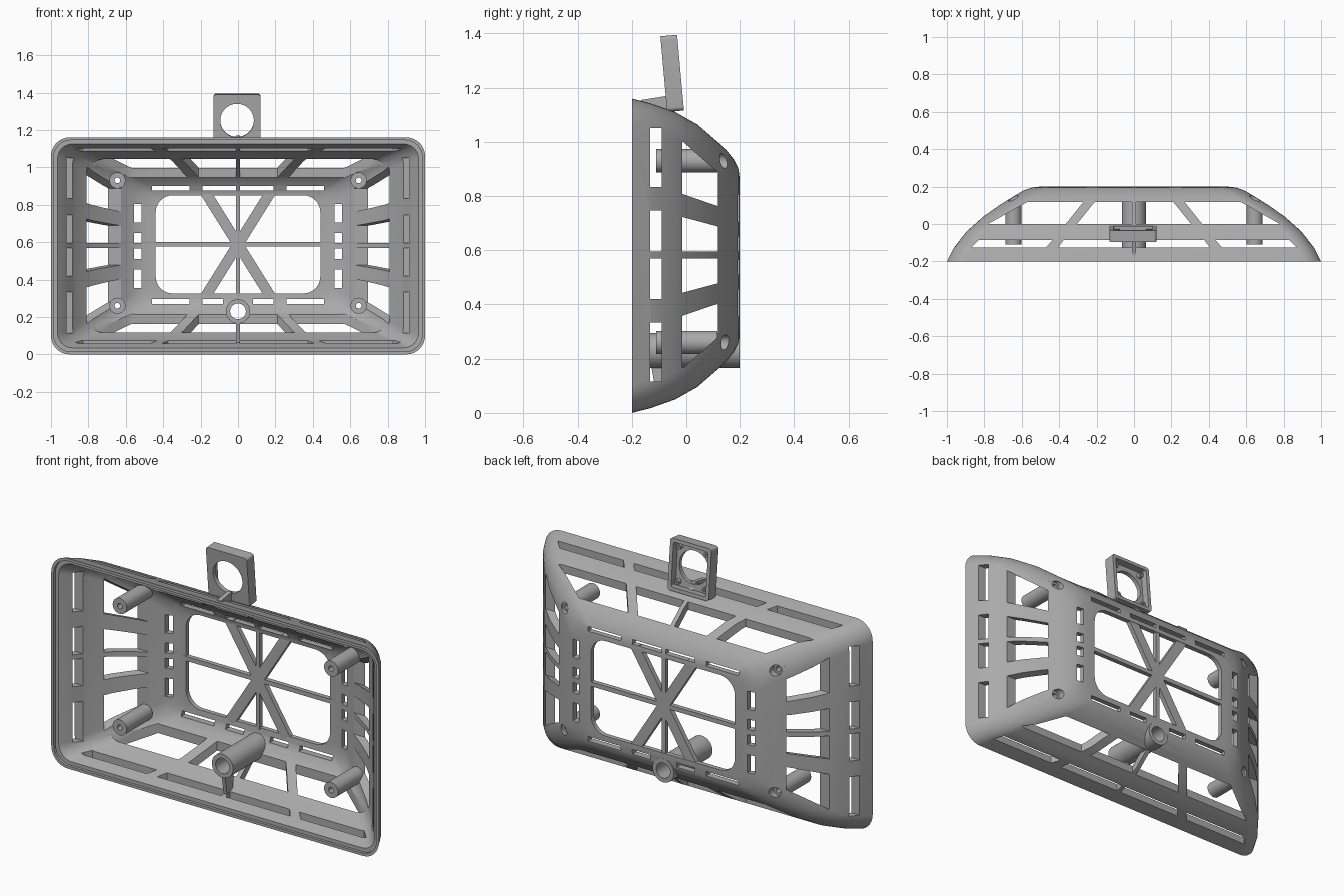
import bpy, bmesh, math
from mathutils import Vector

old = bpy.data.objects.get("Cube")
if old:
    bpy.data.objects.remove(old)

grey = bpy.data.materials.new("plain grey")
grey.use_nodes = True
grey.diffuse_color = (0.4, 0.4, 0.4, 1)
grey.node_tree.nodes["Principled BSDF"].inputs["Base Color"].default_value = grey.diffuse_color

MID = 0.58   # height of the housing centre line


def finish(name, bm):
    bmesh.ops.remove_doubles(bm, verts=bm.verts, dist=1e-5)
    bmesh.ops.recalc_face_normals(bm, faces=bm.faces)
    mesh = bpy.data.meshes.new(name)
    bm.to_mesh(mesh)
    bm.free()
    mesh.materials.append(grey)
    ob = bpy.data.objects.new(name, mesh)
    bpy.context.collection.objects.link(ob)
    return ob


def smooth(ob):
    bpy.ops.object.select_all(action='DESELECT')
    ob.select_set(True)
    bpy.context.view_layer.objects.active = ob
    bpy.ops.object.shade_smooth_by_angle(angle=math.radians(30))


def outline(hx, hz, r, cx=0, cz=0, n=8):
    """Rounded rectangle in x and z; a circle when all sizes are equal."""
    pts = []
    for k, (sx, sz) in enumerate([(1, 1), (-1, 1), (-1, -1), (1, -1)]):
        for i in range(n + 1):
            a = (k + i / n) * math.pi / 2
            pts.append((cx + sx * (hx - r) + r * math.cos(a),
                        cz + sz * (hz - r) + r * math.sin(a)))
    return pts


def loft(name, rings, cx=0, cz=0, closed=True):
    """Skin rings of (y, half x, half z, radius); cap the ends unless closed."""
    bm = bmesh.new()
    loops = [[bm.verts.new((x, y, z)) for x, z in outline(hx, hz, r, cx, cz)]
             for y, hx, hz, r in rings]
    pairs = list(zip(loops, loops[1:]))
    if closed:
        pairs.append((loops[-1], loops[0]))
    else:
        bm.faces.new(loops[0])
        bm.faces.new(loops[-1])
    for a, b in pairs:
        for i in range(len(a)):
            j = (i + 1) % len(a)
            bm.faces.new((a[i], a[j], b[j], b[i]))
    return finish(name, bm)


def tube(name, x, z, r, hole, y0, y1):
    ob = loft(name, [(y0, r, r, r), (y1, r, r, r), (y1, hole, hole, hole), (y0, hole, hole, hole)], x, z)
    smooth(ob)
    return ob


def prisms(name, polys, axis, lo, hi):
    """Extrude flat outlines along one axis; all land in one object."""
    bm = bmesh.new()
    for poly in polys:
        pts = []
        for a, b in poly:
            p = [a, b]
            p.insert(axis, lo)
            pts.append(bm.verts.new(p))
        face = bm.faces.new(pts)
        out = bmesh.ops.extrude_face_region(bm, geom=[face])
        step = Vector((0, 0, 0))
        step[axis] = hi - lo
        bmesh.ops.translate(bm, vec=step,
                            verts=[v for v in out["geom"] if isinstance(v, bmesh.types.BMVert)])
    return finish(name, bm)


def box(a0, a1, b0, b1):
    return [(a0, b0), (a1, b0), (a1, b1), (a0, b1)]


# Housing shell: dished outer skin, stepped rim, inner skin
skin = [(0.2, 0.5, 0.28), (0.195, 0.545, 0.32), (0.18, 0.59, 0.352), (0.15, 0.64, 0.39),
        (0.1, 0.72, 0.433), (0.04, 0.805, 0.485), (-0.04, 0.895, 0.53), (-0.13, 0.965, 0.562)]
rings = [(y, hx, hz, 0.1) for y, hx, hz in skin]
rings += [(-0.2, 1.0, 0.58, 0.1), (-0.2, 0.985, 0.565, 0.09), (-0.185, 0.985, 0.565, 0.09),
          (-0.185, 0.965, 0.545, 0.08)]
rings += [(y - 0.025, hx - 0.03, hz - 0.03, 0.07) for y, hx, hz in reversed(skin)]
shell = loft("housing_shell", rings, 0, MID, closed=False)

# Side windows and slots, mirrored above and below the middle
side = []
for s in (1, -1):
    for poly in ([(-0.015, 0.225), (0.116, 0.18), (0.116, 0.305), (-0.015, 0.42)],
                 [(-0.015, 0.013), (0.116, 0.013), (0.116, 0.105), (-0.015, 0.14)],
                 box(-0.133, -0.09, 0.25, 0.468), box(-0.133, -0.09, 0.013, 0.163)):
        side.append([(y, MID + 0.003 + s * z) for y, z in poly])

# Top and bottom windows and slots, split by slanted ribs
top = []
for s in (1, -1):
    for poly in ([(0.365, 0), (0.78, 0), (0.57, 0.118), (0.27, 0.118)],
                 [(0.012, 0), (0.305, 0), (0.21, 0.118), (0.012, 0.118)],
                 [(0.47, -0.125), (0.87, -0.125), (0.83, -0.085), (0.435, -0.085)],
                 [(0.012, -0.125), (0.405, -0.125), (0.375, -0.085), (0.012, -0.085)]):
        top.append([(s * x, y) for x, y in poly])

# Back panel opening, edge slots, and screw and tube holes
back = [outline(0.44, 0.262, 0.09, 0, 0.588), outline(0.05, 0.05, 0.05, 0, 0.23)]
for s in (1, -1):
    for z0, z1, x0 in ((0.875, 0.9, 0.012), (0.268, 0.295, 0.08)):
        back.append(box(s * x0, s * 0.19, z0, z1))
        back.append(box(s * 0.26, s * 0.46, z0, z1))
    for t in (1, -1):
        for z0, z1 in ((0.015, 0.07), (0.125, 0.225)):
            back.append(box(s * 0.515, s * 0.555, MID + t * z0, MID + t * z1))
        back.append(outline(0.028, 0.028, 0.028, s * 0.645, 0.595 + t * 0.335))
# drop repeated corner points of the circles
back = [[p for i, p in enumerate(poly) if math.dist(p, poly[i - 1]) > 1e-5] for poly in back]

cutters = [prisms("side_cutter", side, 0, -1.2, 1.2),
           prisms("top_cutter", top, 2, -0.2, 1.4),
           prisms("back_cutter", back, 1, 0.06, 0.3)]
bpy.ops.object.select_all(action='DESELECT')
shell.select_set(True)
bpy.context.view_layer.objects.active = shell
for c in cutters:
    c.hide_render = True
    mod = shell.modifiers.new(c.name, 'BOOLEAN')
    mod.operation = 'DIFFERENCE'
    mod.solver = 'EXACT'
    mod.object = c
    bpy.ops.object.modifier_apply(modifier=mod.name)
for c in cutters:
    bpy.data.objects.remove(c)
smooth(shell)

# Star of ribs across the back opening
for name, half, length, angle in (("level_rib", 0.012, 0.455, 0), ("upright_rib", 0.012, 0.275, 90),
                                  ("left_slant_rib", 0.028, 0.325, 58),
                                  ("right_slant_rib", 0.028, 0.325, 122)):
    rib = prisms(name, [box(-length, length, -half, half)], 1, 0.172, 0.198)
    rib.location.z = 0.588
    rib.rotation_euler.y = -math.radians(angle)

# Screw posts
for sname, s in (("left", 1), ("right", -1)):
    for tname, t in (("upper", 1), ("lower", -1)):
        tube(f"{tname}_{sname}_screw_post", s * 0.645, 0.595 + t * 0.335, 0.043, 0.015, -0.11, 0.115)

# Cable tube and its web
tube("cable_tube", 0, 0.23, 0.065, 0.042, -0.135, 0.2)
prisms("tube_web", [[(-0.13, 0.18), (-0.105, 0.04), (-0.06, 0.06), (-0.05, 0.18)]], 0, -0.01, 0.01)

# Lens bracket: tilted tray with a round hole, corner pegs and a gusset
place, tilt = (-0.005, -0.052, 1.253), 0.09
tray = loft("lens_bracket", [(-0.031, 0.125, 0.14, 0.015), (0.031, 0.125, 0.14, 0.015),
                             (0.031, 0.105, 0.12, 0.01), (-0.008, 0.105, 0.12, 0.01),
                             (-0.008, 0.09, 0.09, 0.09), (-0.031, 0.09, 0.09, 0.09)])
smooth(tray)
parts = [tray]
for sname, s in (("left", 1), ("right", -1)):
    for tname, t in (("upper", 1), ("lower", -1)):
        parts.append(tube(f"{tname}_{sname}_bracket_peg", s * 0.085, t * 0.095, 0.015, 0.006, -0.01, 0.015))
for p in parts:
    p.location = place
    p.rotation_euler.x = tilt
prisms("bracket_gusset", [[(-0.17, 1.14), (-0.165, 1.155), (-0.07, 1.17), (-0.04, 1.13), (-0.04, 1.085)]],
       0, -0.012, 0.012)
